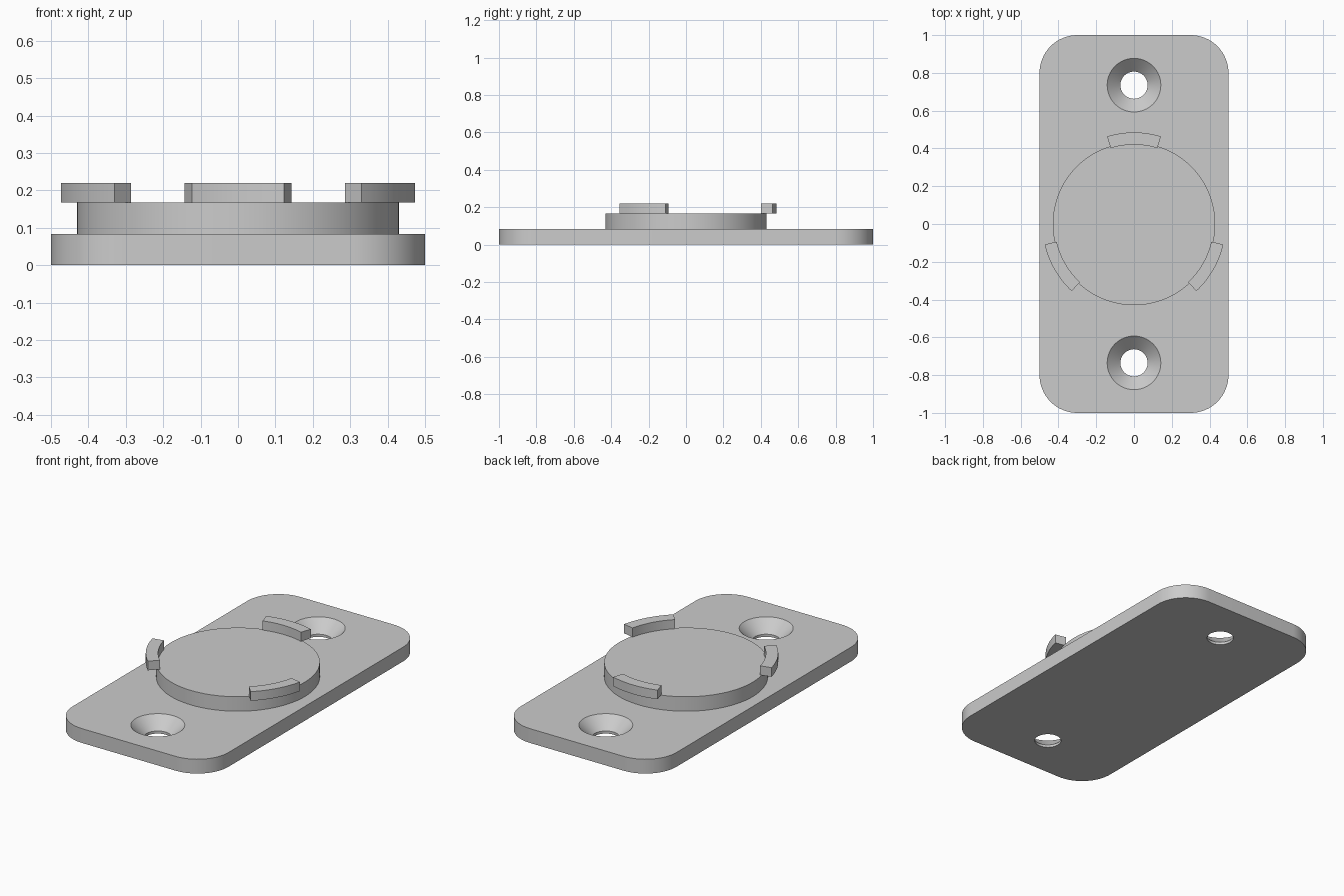
import bpy, bmesh
from math import sin, cos, pi, radians

PLATE_TOP, DISC_TOP, TAB_TOP = 0.083, 0.167, 0.22
HOLE_Y, HOLE_R, SINK_R, SINK_Z = 0.735, 0.072, 0.142, 0.015

if "Cube" in bpy.data.objects:
    bpy.data.objects.remove(bpy.data.objects["Cube"])

grey = bpy.data.materials.new("plain grey")
grey.use_nodes = True
grey.diffuse_color = (0.6, 0.6, 0.6, 1)
grey.node_tree.nodes["Principled BSDF"].inputs["Base Color"].default_value = (0.6, 0.6, 0.6, 1)


def arc(radius, start, end, steps, cx=0, cy=0):
    """Points along an arc, angles in radians."""
    angles = [start + (end - start) * i / steps for i in range(steps + 1)]
    return [(cx + radius * cos(a), cy + radius * sin(a)) for a in angles]


def loft(name, sections):
    """Solid through stacked (outline, height) sections with equal point counts."""
    bm = bmesh.new()
    rings = [[bm.verts.new((x, y, z)) for x, y in outline] for outline, z in sections]
    n = len(rings[0])
    for low, high in zip(rings, rings[1:]):
        for i in range(n):
            j = (i + 1) % n
            bm.faces.new((low[i], low[j], high[j], high[i]))
    bm.faces.new(rings[0][::-1])
    bm.faces.new(rings[-1])
    bmesh.ops.recalc_face_normals(bm, faces=bm.faces)
    mesh = bpy.data.meshes.new(name)
    bm.to_mesh(mesh)
    bm.free()
    mesh.materials.append(grey)
    obj = bpy.data.objects.new(name, mesh)
    bpy.context.collection.objects.link(obj)
    return obj


def activate(obj):
    bpy.ops.object.select_all(action='DESELECT')
    obj.select_set(True)
    bpy.context.view_layer.objects.active = obj


def smooth(obj):
    activate(obj)
    bpy.ops.object.shade_smooth_by_angle(angle=radians(30))


def circle(radius, steps, cy=0):
    return arc(radius, 0, 2 * pi, steps, 0, cy)[:-1]


# Base plate with rounded corners
corner = 0.2
outline = []
for k, (sx, sy) in enumerate([(1, 1), (-1, 1), (-1, -1), (1, -1)]):
    outline += arc(corner, k * pi / 2, (k + 1) * pi / 2, 16,
                   sx * (0.5 - corner), sy * (1 - corner))
plate = loft("base_plate", [(outline, 0), (outline, PLATE_TOP)])

# Countersunk screw holes
over = 0.02
slope = (SINK_R - HOLE_R) / (PLATE_TOP - SINK_Z)
for side in (1, -1):
    y = side * HOLE_Y
    cutter = loft("hole_cutter", [
        (circle(HOLE_R, 64, y), -over),
        (circle(HOLE_R, 64, y), SINK_Z),
        (circle(SINK_R + slope * over, 64, y), PLATE_TOP + over)])
    cutter.hide_render = True
    cut = plate.modifiers.new("screw_hole", 'BOOLEAN')
    cut.operation = 'DIFFERENCE'
    cut.solver = 'EXACT'
    cut.object = cutter
    activate(plate)
    bpy.ops.object.modifier_apply(modifier=cut.name)
    bpy.data.objects.remove(cutter)
smooth(plate)

# Raised round disc
disc = circle(0.43, 96)
smooth(loft("raised_disc", [(disc, PLATE_TOP), (disc, DISC_TOP)]))

# Three curved locking tabs around the disc rim
half = radians(17.1)
for name, degrees in (("back", 90), ("right", 210), ("left", 330)):
    mid = radians(degrees)
    tab = (arc(0.485, mid - half, mid + half, 12)
           + arc(0.42, mid + half, mid - half, 12))
    smooth(loft(name + "_locking_tab", [(tab, DISC_TOP), (tab, TAB_TOP)]))
